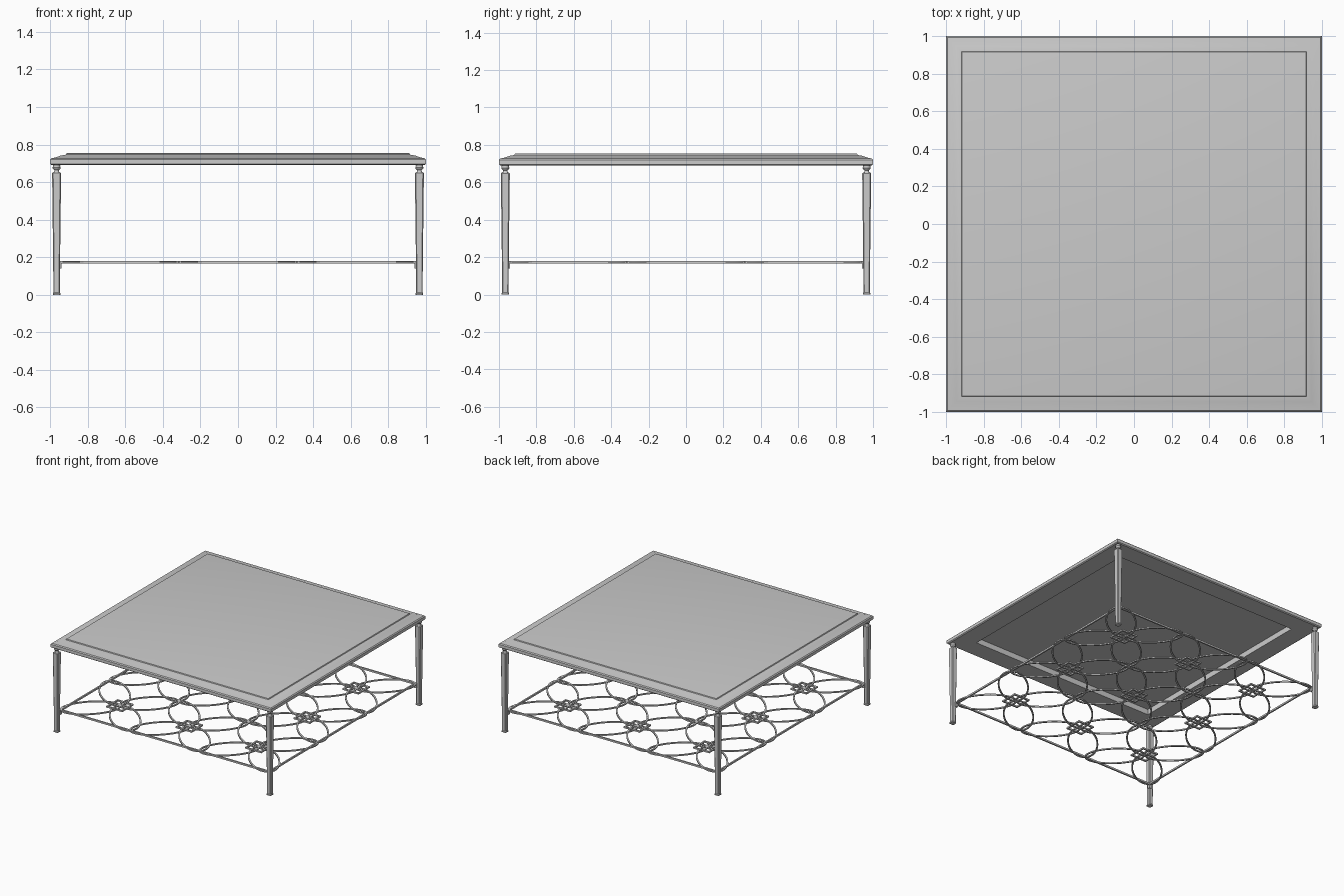
import bpy, bmesh, math
from mathutils import Matrix

cube = bpy.data.objects.get("Cube")
if cube:
    bpy.data.objects.remove(cube, do_unlink=True)

GREY = (0.6, 0.6, 0.6, 1)
mat = bpy.data.materials.new("warm_grey")
mat.use_nodes = True
mat.diffuse_color = GREY
mat.node_tree.nodes["Principled BSDF"].inputs["Base Color"].default_value = GREY


def finish(name, bm, smooth=None):
    bmesh.ops.recalc_face_normals(bm, faces=bm.faces)
    mesh = bpy.data.meshes.new(name)
    bm.to_mesh(mesh)
    bm.free()
    mesh.materials.append(mat)
    obj = bpy.data.objects.new(name, mesh)
    bpy.context.collection.objects.link(obj)
    if smooth:
        bpy.ops.object.select_all(action="DESELECT")
        obj.select_set(True)
        bpy.context.view_layer.objects.active = obj
        bpy.ops.object.shade_smooth_by_angle(angle=math.radians(smooth))
    return obj


def square(half, chamfer):
    """Square outline, with cut corners when chamfer is set."""
    if not chamfer:
        return [(half, half), (-half, half), (-half, -half), (half, -half)]
    c = half * (1 - chamfer)
    return [(half, c), (c, half), (-c, half), (-half, c),
            (-half, -c), (-c, -half), (c, -half), (half, -c)]


def circle(radius, _):
    return [(radius * math.cos(math.tau * i / 20), radius * math.sin(math.tau * i / 20))
            for i in range(20)]


def loft(name, profile, outline, chamfer=0, at=(0, 0), smooth=30):
    """Stack outlines along a (half width, height) profile and cap both ends."""
    bm = bmesh.new()
    rings = [[bm.verts.new((x + at[0], y + at[1], z)) for x, y in outline(r, chamfer)]
             for r, z in profile]
    for low, high in zip(rings, rings[1:]):
        for i in range(len(low)):
            j = (i + 1) % len(low)
            bm.faces.new((low[i], low[j], high[j], high[i]))
    bm.faces.new(rings[0])
    bm.faces.new(rings[-1])
    return finish(name, bm, smooth)


def add_ring(bm, at, a, b, turn, n, width, z, height):
    """Flat bar bent to an n-sided closed loop."""
    m = Matrix.Translation((*at, z)) @ Matrix.Rotation(turn, 4, "Z")
    loops = []
    for i in range(n):
        t = math.tau * i / n
        loops.append([bm.verts.new(m @ Matrix.Translation(
            ((a + o) * math.cos(t), (b + o) * math.sin(t), h)).translation)
            for o, h in ((-width, -height), (width, -height), (width, height), (-width, height))])
    for p, q in zip(loops, loops[1:] + loops[:1]):
        for k in range(4):
            bm.faces.new((p[k], q[k], q[k - 3], p[k - 3]))


# Table top: recessed underside, moulded rim, raised centre panel
loft("table_top", [(0.84, 0.735), (0.84, 0.69), (0.992, 0.69), (1.0, 0.696), (1.0, 0.72),
                   (0.993, 0.727), (0.97, 0.732), (0.945, 0.741), (0.918, 0.746),
                   (0.915, 0.753), (0.905, 0.755)], square)

# Legs with turned necks and small brackets for the shelf
LEG = 0.966
for sx, side in ((1, "left"), (-1, "right")):
    for sy, end in ((-1, "front"), (1, "back")):
        at = (sx * LEG, sy * LEG)
        tag = f"{end}_{side}"
        loft(f"{tag}_leg", [(0.02, 0), (0.02, 0.008), (0.017, 0.012), (0.018, 0.15),
                            (0.024, 0.64), (0.024, 0.648), (0.02, 0.652)],
             square, 0.25, at, 20)
        loft(f"{tag}_neck", [(0.018, 0.65), (0.013, 0.656), (0.012, 0.664), (0.019, 0.67),
                             (0.022, 0.677), (0.019, 0.684), (0.02, 0.692)], circle, 0, at, 40)
        loft(f"{tag}_bracket", [(0.01, 0.14), (0.01, 0.18)], square, 0,
             (sx * 0.95, sy * 0.95), None)

# Shelf border
EDGE, SHELF_Z, BAR = 0.945, 0.173, 0.006
ROOT2 = math.sqrt(2)
bm = bmesh.new()
add_ring(bm, (0, 0), EDGE * ROOT2, EDGE * ROOT2, math.pi / 4, 4, BAR * ROOT2, SHELF_Z, 0.007)
finish("shelf_border", bm)

# Shelf lattice: squares at the cell centres, ovals running along the diagonals
CELL = EDGE * 2 / 3
squares, ovals = bmesh.new(), bmesh.new()
for i in (-1, 0, 1):
    for j in (-1, 0, 1):
        x, y = i * CELL, j * CELL
        add_ring(squares, (x, y), 0.095, 0.095, math.pi / 4, 4, BAR * ROOT2, SHELF_Z, 0.006)
        for dx in (-1, 1):
            for dy in (-1, 1):
                add_ring(ovals, (x + dx * CELL / 4, y + dy * CELL / 4), 0.222, 0.11,
                         math.atan2(dy, dx), 32, BAR, SHELF_Z, 0.005)
finish("lattice_squares", squares)
finish("lattice_ovals", ovals, 40)
